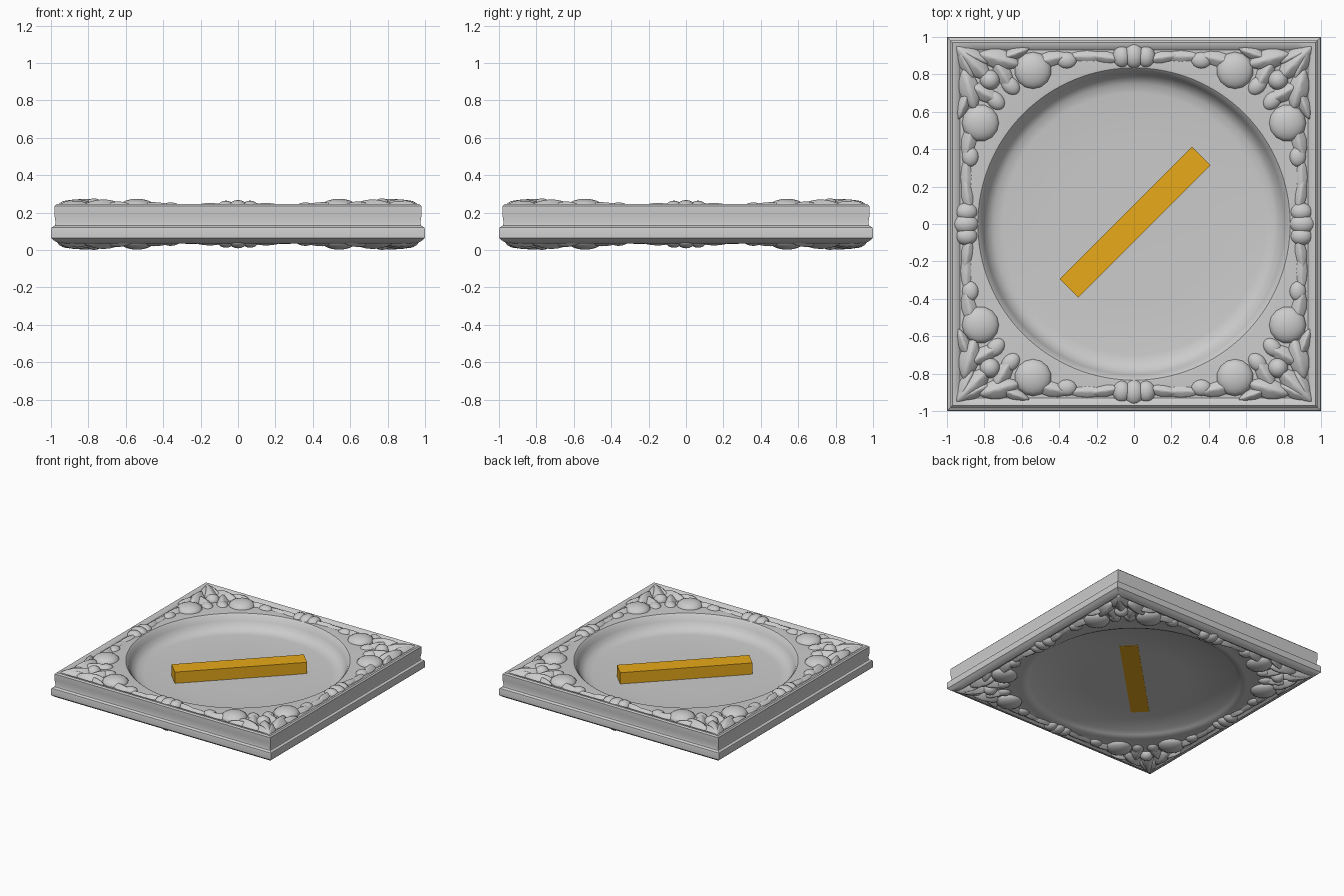
import bpy, bmesh, math
from mathutils import Matrix, Vector

if "Cube" in bpy.data.objects:
    bpy.data.objects.remove(bpy.data.objects["Cube"])

MID = 0.138          # height of the mirror plane between top and bottom carving
SEG = 128


def finish(name, bm, smooth=40):
    bmesh.ops.recalc_face_normals(bm, faces=bm.faces)
    me = bpy.data.meshes.new(name)
    bm.to_mesh(me)
    bm.free()
    ob = bpy.data.objects.new(name, me)
    bpy.context.collection.objects.link(ob)
    if smooth:
        bpy.context.view_layer.objects.active = ob
        ob.select_set(True)
        bpy.ops.object.shade_smooth_by_angle(angle=math.radians(smooth))
        ob.select_set(False)
    return ob


# Tile body: circular loops for the dish, square loops for the moulded edge
def loop(bm, kind, size, z):
    ring = []
    for i in range(SEG):
        a = 2 * math.pi * i / SEG
        c, s = math.cos(a), math.sin(a)
        r = size if kind == 'o' else size / max(abs(c), abs(s))
        ring.append(bm.verts.new((r * c, r * s, z)))
    return ring


profile = [
    ('o', .40, .115), ('o', .70, .118), ('o', .75, .125), ('o', .785, .15),
    ('o', .805, .185), ('o', .82, .22), ('o', .835, .234), ('o', .85, .236),
    ('s', .93, .226), ('s', .95, .243), ('s', .97, .245), ('s', .98, .235),
    ('s', .982, .19), ('s', .975, .145), ('s', .98, .13), ('s', .997, .12),
    ('s', 1.0, .11), ('s', 1.0, .065), ('s', .985, .052), ('s', .97, .042),
    ('s', .945, .035), ('s', .92, .05), ('o', .85, .042), ('o', .83, .043),
    ('o', .80, .055), ('o', .77, .075), ('o', .40, .075)]
bm = bmesh.new()
rings = [loop(bm, *p) for p in profile]
for a, b in zip(rings, rings[1:]):
    for i in range(SEG):
        j = (i + 1) % SEG
        bm.faces.new((a[i], a[j], b[j], b[i]))
for ring, z in ((rings[0], .115), (rings[-1], .075)):
    hub = bm.verts.new((0, 0, z))
    for i in range(SEG):
        bm.faces.new((ring[i], ring[(i + 1) % SEG], hub))
finish("tile_body", bm, 35)


# Carved relief pieces
def lump(bm, pos, size, angle=0, pointed=False, tilt=0):
    v = bmesh.ops.create_uvsphere(bm, u_segments=14, v_segments=10, radius=1)['verts']
    for p in v:
        if pointed:                       # pointed leaf with a ridge along it
            x, y = p.co.x, p.co.y
            p.co.y *= math.sqrt(max(0, 1 - x * x)) * .9 + .05
            p.co.z *= 1 - .45 * min(1, abs(y) * 1.3)
    m = (Matrix.Translation(Vector(pos))
         @ Matrix.Rotation(math.radians(angle), 4, 'Z')
         @ Matrix.Rotation(math.radians(tilt), 4, 'Y')
         @ Matrix.Diagonal((*size, 1)))
    bmesh.ops.transform(bm, matrix=m, verts=v)


def repeat(name, build, diagonal):
    # optional mirror across the diagonal, four quarter turns, then underside
    bm = bmesh.new()
    build(bm)

    def dup(m):
        g = bmesh.ops.duplicate(bm, geom=bm.verts[:] + bm.edges[:] + bm.faces[:])
        vs = [e for e in g['geom'] if isinstance(e, bmesh.types.BMVert)]
        bmesh.ops.transform(bm, matrix=m, verts=vs)
    if diagonal:
        dup(Matrix(((0, 1, 0, 0), (1, 0, 0, 0), (0, 0, 1, 0), (0, 0, 0, 1))))
    dup(Matrix.Rotation(math.pi / 2, 4, 'Z'))
    dup(Matrix.Rotation(math.pi, 4, 'Z'))
    dup(Matrix.Translation((0, 0, 2 * MID)) @ Matrix.Diagonal((1, 1, -1, 1)))
    return finish(name, bm, 50)


def bosses(bm):
    lump(bm, (.54, .82, .226), (.10, .10, .048))
    lump(bm, (.36, .875, .224), (.055, .045, .03))
    lump(bm, (.66, .74, .222), (.06, .045, .034), 45)


def leaves(bm):
    lump(bm, (.72, .88, .226), (.12, .06, .045), 15, True)
    lump(bm, (.70, .80, .224), (.10, .05, .04), 60, True)
    lump(bm, (.45, .88, .224), (.12, .045, .032), -12, True)
    lump(bm, (.64, .91, .224), (.09, .035, .036), -20, True)
    lump(bm, (.86, .90, .224), (.10, .04, .038), 25, True)
    lump(bm, (.25, .895, .224), (.13, .035, .02), 0, True)


def corner_sprays(bm):
    lump(bm, (.86, .86, .226), (.14, .06, .045), 45, True)
    lump(bm, (.77, .77, .226), (.055, .055, .05))


def edge_clasps(bm):
    lump(bm, (0, .90, .222), (.055, .07, .045))
    for s in (-1, 1):
        lump(bm, (s * .065, .895, .222), (.05, .06, .042))
        lump(bm, (s * .15, .89, .226), (.10, .035, .026), s * 8, True)


repeat("bosses", bosses, True)
repeat("leaves", leaves, True)
repeat("corner_sprays", corner_sprays, False)
repeat("edge_clasps", edge_clasps, False)

# Diagonal coloured bar set into the dish
bm = bmesh.new()
bmesh.ops.create_cube(bm, size=1, matrix=Matrix.Translation((.005, .01, .14))
                      @ Matrix.Rotation(math.pi / 4, 4, 'Z')
                      @ Matrix.Diagonal((1.0, .14, .136, 1)))
bar = finish("diagonal_bar", bm, 0)
mat = bpy.data.materials.new("amber")
mat.diffuse_color = (.80, .40, .01, 1)
mat.use_nodes = True
mat.node_tree.nodes["Principled BSDF"].inputs["Base Color"].default_value = mat.diffuse_color
bar.data.materials.append(mat)
